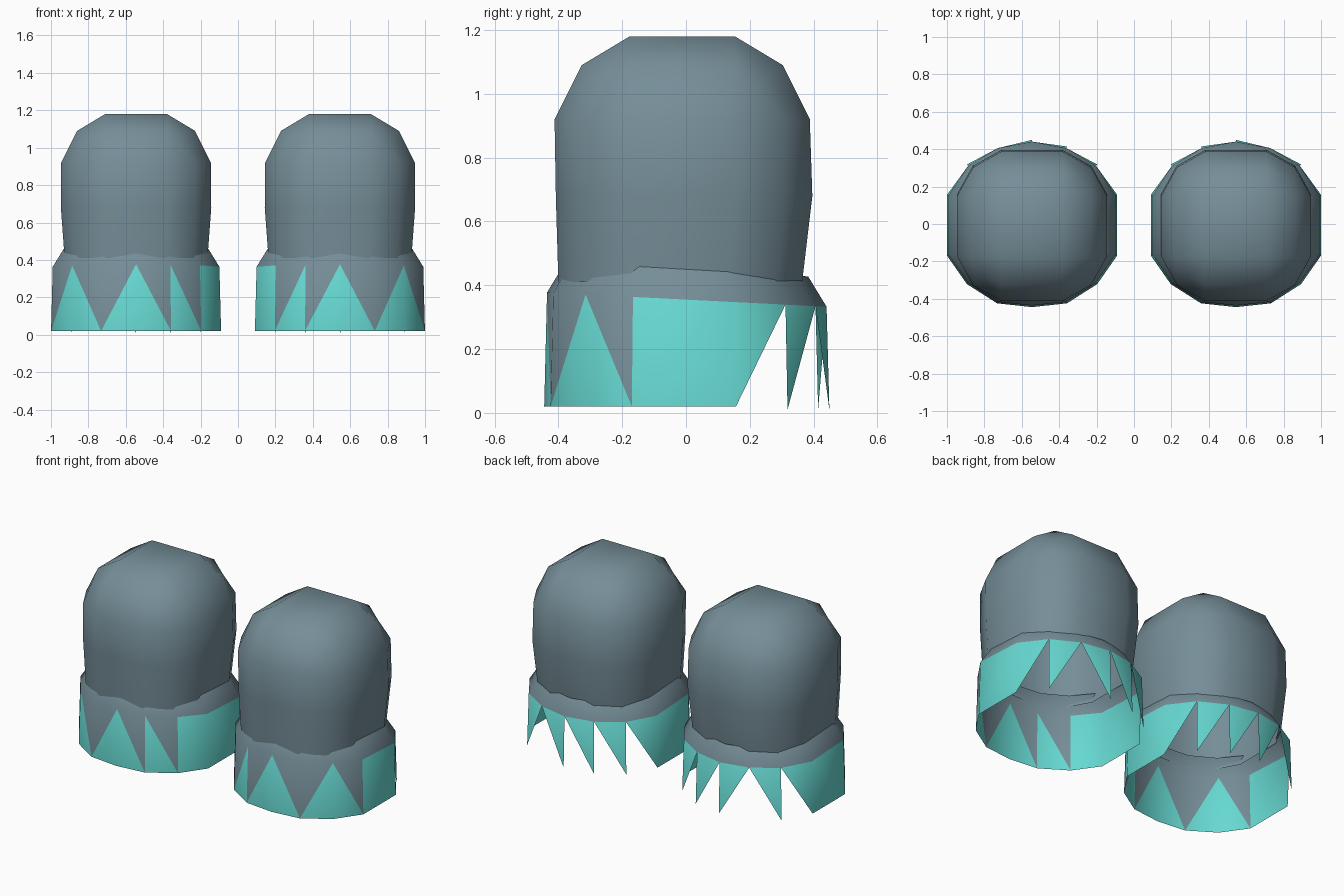
import bpy, bmesh

if "Cube" in bpy.data.objects:
    bpy.data.objects.remove(bpy.data.objects["Cube"])


def make_material(name, rgb):
    m = bpy.data.materials.new(name)
    m.diffuse_color = (*rgb, 1.0)
    m.use_nodes = True
    m.node_tree.nodes["Principled BSDF"].inputs["Base Color"].default_value = m.diffuse_color
    return m


GREY = make_material("slate grey", (0.18, 0.27, 0.315))
TEAL = make_material("teal", (0.135, 0.69, 0.64))
CENTRE = 0.545


def finish(bm, name, mats):
    bmesh.ops.recalc_face_normals(bm, faces=bm.faces[:])
    me = bpy.data.meshes.new(name)
    bm.to_mesh(me)
    bm.free()
    for m in mats:
        me.materials.append(m)
    for p in me.polygons:
        p.use_smooth = True
    ob = bpy.data.objects.new(name, me)
    bpy.context.collection.objects.link(ob)
    return ob


def make_dome(side, label):
    # rounded block: a 3x3 cube with its open bottom tucked into the cuff
    bm = bmesh.new()
    bmesh.ops.create_cube(bm, size=2)
    bmesh.ops.subdivide_edges(bm, edges=bm.edges[:], cuts=2, use_grid_fill=True)
    bottom = [f for f in bm.faces if f.normal.z < -0.9]
    bmesh.ops.delete(bm, geom=bottom, context='FACES')
    for v in bm.verts:
        x, y, z = v.co
        outer_x, outer_y = abs(x) > 0.9, abs(y) > 0.9
        corner = outer_x and outer_y
        level = round((z + 1) * 1.5)
        if level == 3:                       # crown
            if corner:
                px, py, pz = 0.262, 0.262, 1.045
            else:
                px = 0.315 if outer_x else 0.165
                py = 0.315 if outer_y else 0.165
                pz = 1.09 if outer_x or outer_y else 1.18
            shift = -0.012
        else:                                # walls
            scale, pz, shift = [(0.955, 0.41, -0.018), (1.005, 0.68, -0.006),
                                (1.0, 0.92, -0.012)][level]
            px = 0.315 if corner else (0.4 if outer_x else 0.163)
            py = 0.315 if corner else (0.4 if outer_y else 0.163)
            px, py = px * scale, py * scale
        v.co = (side * CENTRE + (px if x > 0 else -px),
                (py if y > 0 else -py) + shift, pz)
    finish(bm, label + "_dome", [GREY])


def make_cuff(side, label):
    # fourteen-sided outline, starting at the front and running to the outside
    half = [(0, -0.44), (0.185, -0.42), (0.345, -0.318), (0.45, -0.168),
            (0.45, 0.155), (0.345, 0.315), (0.185, 0.41), (0, 0.445)]
    outline = half + [(-x, y) for x, y in half[-2:0:-1]]
    n = len(outline)
    bm = bmesh.new()

    def ring(scale, height):
        return [bm.verts.new((side * (CENTRE + x * scale), y * scale, height(y)))
                for x, y in outline]

    low = ring(1.01, lambda y: 0.01 if y > 0.2 else 0.02)
    mid = ring(0.99, lambda y: 0.355 - 0.05 * y)
    top = ring(0.86, lambda y: 0.45 - 0.05 * y)

    def face(verts, colour):
        bm.faces.new(verts).material_index = colour

    # sloping shoulder
    for i in range(n):
        j = (i + 1) % n
        face([mid[i], mid[j], top[j], top[i]], 0)

    # solid teal panels at the sides
    for i in (3, 10, 11):
        face([low[i], low[i + 1], mid[i + 1], mid[i]], 1)

    # front zigzag: teal triangle up to one corner, grey triangle filling in
    for apex, foot in ((0, 1), (2, 1), (2, 3), (0, 13), (13, 12)):
        face([low[apex], low[foot], mid[apex]], 1)
        face([low[foot], mid[foot], mid[apex]], 0)

    # panel ends and hanging teeth at the back
    for a, b, tip in ((4, 5, 4), (5, 6, 5), (6, 7, 7), (7, 8, 8),
                      (8, 9, 9), (9, 10, 10)):
        face([mid[a], mid[b], low[tip]], 1)

    loose = [v for v in bm.verts if not v.link_faces]
    bmesh.ops.delete(bm, geom=loose, context='VERTS')
    finish(bm, label + "_cuff", [GREY, TEAL])


for side, label in ((-1, "left"), (1, "right")):
    make_dome(side, label)
    make_cuff(side, label)
